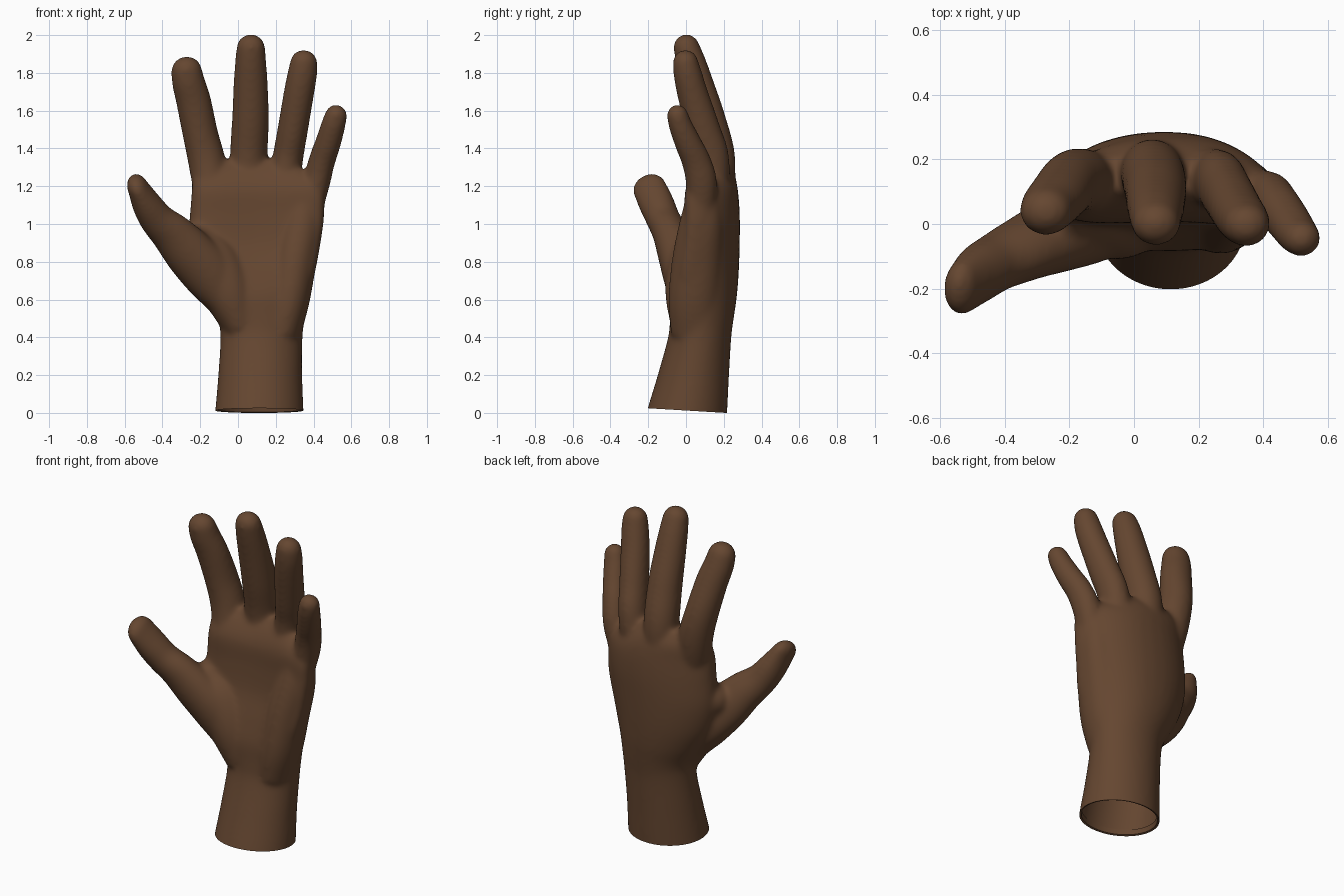
import bpy, bmesh
from math import sin, cos, pi, copysign
from mathutils import Vector

cube = bpy.data.objects.get("Cube")
if cube:
    bpy.data.objects.remove(cube, do_unlink=True)

SIDES = 40

skin = bpy.data.materials.new("brown skin")
skin.use_nodes = True
color = (0.13, 0.062, 0.03, 1)
skin.diffuse_color = color
bsdf = next(n for n in skin.node_tree.nodes if n.type == 'BSDF_PRINCIPLED')
bsdf.inputs["Base Color"].default_value = color
bsdf.inputs["Roughness"].default_value = 0.7


def smooth_rows(rows, steps=5):
    """Catmull-Rom interpolation of key sections."""
    keys = [Vector(r) for r in rows]
    keys = [keys[0] * 2 - keys[1]] + keys + [keys[-1] * 2 - keys[-2]]
    out = []
    for a, b, c, d in zip(keys, keys[1:], keys[2:], keys[3:]):
        for i in range(steps):
            t = i / steps
            out.append((b * 2 + (c - a) * t + (a * 2 - b * 5 + c * 4 - d) * t**2
                        + (b * 3 - a - c * 3 + d) * t**3) / 2)
    return out + [keys[-2]]


def loft(bm, rings):
    """Skin a closed tube through the rings."""
    loops = [[bm.verts.new(p) for p in ring] for ring in rings]
    for lo, hi in zip(loops, loops[1:]):
        for i in range(SIDES):
            j = (i + 1) % SIDES
            bm.faces.new((lo[i], lo[j], hi[j], hi[i]))
    bm.faces.new(loops[0][::-1])
    bm.faces.new(loops[-1])


def digit(bm, rows):
    """Tube from root to tip; each row is x, y, z, half width, half depth."""
    rows = smooth_rows(rows)
    rings = []
    for k, row in enumerate(rows):
        before, after = rows[max(k - 1, 0)], rows[min(k + 1, len(rows) - 1)]
        along = Vector((after - before)[:3]).normalized()
        side = Vector((1, 0, 0))
        side = (side - along * side.dot(along)).normalized()
        depth = along.cross(side)
        # the last section grows a rounded tip
        domes = [i * pi / 16 for i in range(8)] if k == len(rows) - 1 else [0]
        for d in domes:
            centre = Vector(row[:3]) + along * sin(d) * (row[3] + row[4]) / 2
            rings.append([centre + side * row[3] * cos(d) * cos(a)
                          + depth * row[4] * cos(d) * sin(a)
                          for a in (2 * pi * i / SIDES for i in range(SIDES))])
    loft(bm, rings)


def palm(bm, rows):
    """Arched sections; each row is z, left x, right x, front y, back y, arch."""
    rings = []
    for z, x0, x1, y0, y1, arch in smooth_rows(rows):
        ring = []
        for i in range(SIDES):
            a = 2 * pi * i / SIDES
            power = 1 - min(arch, 0.1) * 2
            u = copysign(abs(cos(a)) ** power, cos(a))
            v = copysign(abs(sin(a)) ** power, sin(a))
            bend = arch * u * u * (0.8 + 0.2 * u)
            ring.append(Vector(((x0 + x1) / 2 + u * (x1 - x0) / 2,
                                (y0 + y1) / 2 + v * (y1 - y0) / 2 - bend, z)))
        rings.append(ring)
    loft(bm, rings)


bm = bmesh.new()

# wrist and palm
palm(bm, [
    (-0.1, -0.13, 0.35, -0.23, 0.21, 0),
    (0, -0.122, 0.348, -0.21, 0.218, 0),
    (0.2, -0.105, 0.34, -0.15, 0.228, 0),
    (0.4, -0.094, 0.342, -0.095, 0.24, 0),
    (0.5, -0.11, 0.355, -0.085, 0.253, 0.02),
    (0.62, -0.18, 0.38, -0.08, 0.27, 0.05),
    (0.75, -0.24, 0.41, -0.05, 0.28, 0.08),
    (0.9, -0.265, 0.438, -0.01, 0.285, 0.09),
    (1.05, -0.255, 0.457, 0.005, 0.285, 0.09),
    (1.18, -0.245, 0.448, 0.012, 0.275, 0.09),
    (1.27, -0.235, 0.36, 0.05, 0.255, 0.07),
    (1.34, -0.2, 0.29, 0.105, 0.21, 0.04),
])

# thumb, with its broad fleshy base
digit(bm, [
    (-0.03, 0.05, 0.56, 0.1, 0.125),
    (-0.14, 0.005, 0.72, 0.14, 0.125),
    (-0.25, -0.04, 0.84, 0.135, 0.11),
    (-0.345, -0.08, 0.945, 0.115, 0.096),
    (-0.425, -0.118, 1.02, 0.094, 0.09),
    (-0.48, -0.153, 1.1, 0.08, 0.094),
    (-0.53, -0.195, 1.193, 0.056, 0.091),
])

# fleshy pad joining the thumb to the palm
digit(bm, [
    (0.02, 0.05, 0.46, 0.1, 0.13),
    (-0.05, 0.035, 0.64, 0.14, 0.145),
    (-0.13, 0.03, 0.8, 0.14, 0.125),
    (-0.21, 0.04, 0.91, 0.1, 0.09),
])

# heel pad on the little finger side
digit(bm, [
    (0.23, 0.05, 0.42, 0.1, 0.13),
    (0.27, 0.045, 0.6, 0.11, 0.138),
    (0.3, 0.06, 0.8, 0.115, 0.135),
    (0.335, 0.08, 0.98, 0.11, 0.12),
    (0.35, 0.09, 1.1, 0.095, 0.1),
])

# index finger
digit(bm, [
    (-0.12, 0.09, 1.02, 0.08, 0.08),
    (-0.145, 0.122, 1.2, 0.095, 0.095),
    (-0.167, 0.137, 1.34, 0.099, 0.098),
    (-0.2, 0.125, 1.48, 0.094, 0.097),
    (-0.235, 0.085, 1.65, 0.093, 0.086),
    (-0.262, 0.055, 1.75, 0.088, 0.081),
    (-0.272, 0.04, 1.81, 0.082, 0.075),
])

# middle finger
digit(bm, [
    (0.06, 0.15, 1.05, 0.09, 0.09),
    (0.056, 0.16, 1.33, 0.099, 0.103),
    (0.066, 0.112, 1.55, 0.098, 0.099),
    (0.067, 0.06, 1.74, 0.091, 0.087),
    (0.067, 0.025, 1.86, 0.083, 0.079),
    (0.068, 0.003, 1.933, 0.076, 0.07),
])

# ring finger
digit(bm, [
    (0.22, 0.13, 1.05, 0.09, 0.09),
    (0.261, 0.135, 1.33, 0.082, 0.096),
    (0.29, 0.09, 1.5, 0.081, 0.092),
    (0.322, 0.035, 1.69, 0.081, 0.082),
    (0.34, 0.01, 1.79, 0.079, 0.076),
    (0.348, -0.002, 1.853, 0.073, 0.068),
])

# little finger
digit(bm, [
    (0.34, 0.07, 0.95, 0.07, 0.07),
    (0.41, 0.083, 1.2, 0.073, 0.083),
    (0.443, 0.055, 1.33, 0.071, 0.078),
    (0.477, 0.01, 1.43, 0.069, 0.071),
    (0.505, -0.03, 1.525, 0.065, 0.063),
    (0.519, -0.045, 1.575, 0.06, 0.057),
])

mesh = bpy.data.meshes.new("hand")
bm.to_mesh(mesh)
bm.free()
hand = bpy.data.objects.new("hand", mesh)
bpy.context.collection.objects.link(hand)

# fuse the parts into one continuous skin
remesh = hand.modifiers.new("fuse", 'REMESH')
remesh.mode = 'VOXEL'
remesh.voxel_size = 0.011
relax = hand.modifiers.new("relax", 'SMOOTH')
relax.factor = 0.5
relax.iterations = 24
bpy.context.view_layer.update()
fused = bpy.data.meshes.new_from_object(
    hand.evaluated_get(bpy.context.evaluated_depsgraph_get()))
hand.modifiers.clear()
hand.data = fused

# open the wrist with a slightly tilted cut and a thin inturned rim
bm = bmesh.new()
bm.from_mesh(fused)
bmesh.ops.bisect_plane(bm, geom=bm.verts[:] + bm.edges[:] + bm.faces[:],
                       plane_co=(0, 0.21, 0), plane_no=(0, 0.06, 1), clear_inner=True)
rim = [e for e in bm.edges if e.is_boundary]
for inset, rise in ((0.95, 0.004), (0.98, 0.03)):
    new = bmesh.ops.extrude_edge_only(bm, edges=rim)["geom"]
    rim = [g for g in new if isinstance(g, bmesh.types.BMEdge)]
    for v in (g for g in new if isinstance(g, bmesh.types.BMVert)):
        v.co.x = 0.11 + (v.co.x - 0.11) * inset
        v.co.y *= inset
        v.co.z += rise
bmesh.ops.recalc_face_normals(bm, faces=bm.faces[:])
bm.to_mesh(fused)
bm.free()

fused.materials.clear()
fused.materials.append(skin)
for face in fused.polygons:
    face.material_index = 0
bpy.context.view_layer.objects.active = hand
hand.select_set(True)
bpy.ops.object.shade_smooth_by_angle(angle=pi / 4)
